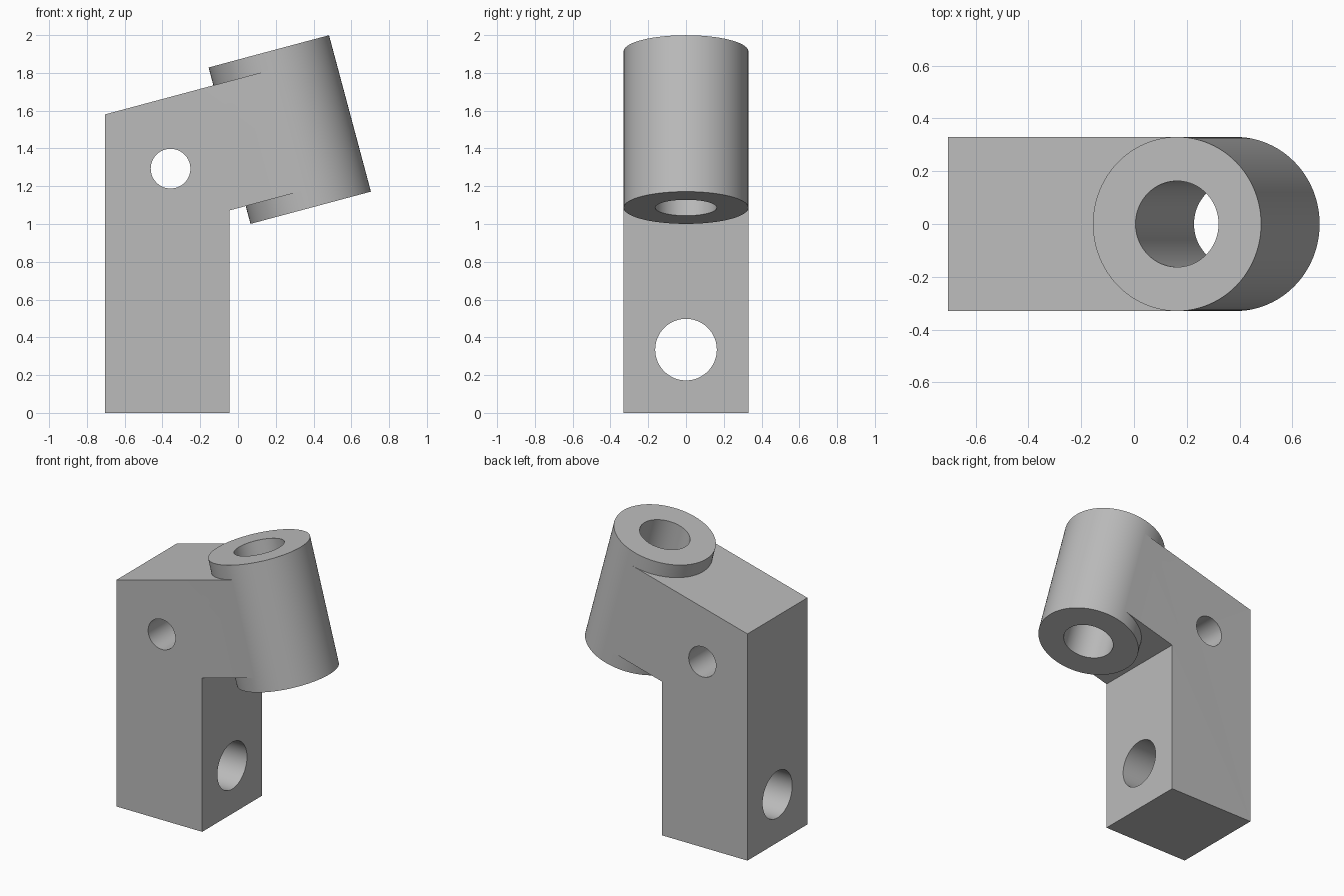
import bpy, bmesh
from math import radians, pi
from mathutils import Matrix, Vector

default = bpy.data.objects.get("Cube")
if default:
    bpy.data.objects.remove(default, do_unlink=True)

HALF = 0.33                      # half thickness of the post and tube radius
TILT = radians(15)
TUBE_CENTRE = Vector((0.274, 0, 1.5))
TUBE_LENGTH = 0.857
SEGMENTS = 96

grey = bpy.data.materials.new("plain grey")
grey.use_nodes = True
colour = (0.5, 0.5, 0.5, 1)
grey.diffuse_color = colour
grey.node_tree.nodes["Principled BSDF"].inputs["Base Color"].default_value = colour


def make_object(name, bm):
    bmesh.ops.recalc_face_normals(bm, faces=bm.faces)
    mesh = bpy.data.meshes.new(name)
    bm.to_mesh(mesh)
    bm.free()
    mesh.materials.append(grey)
    obj = bpy.data.objects.new(name, mesh)
    bpy.context.collection.objects.link(obj)
    return obj


def cylinder(name, radius, length, centre, tilt):
    bm = bmesh.new()
    bmesh.ops.create_cone(bm, cap_ends=True, segments=SEGMENTS, radius1=radius,
                          radius2=radius, depth=length,
                          matrix=Matrix.Translation(centre) @ tilt)
    return make_object(name, bm)


def combine(target, other, operation):
    mod = target.modifiers.new(other.name, 'BOOLEAN')
    mod.operation = operation
    mod.solver = 'EXACT'
    mod.object = other
    other.hide_render = True
    bpy.context.view_layer.objects.active = target
    bpy.ops.object.modifier_apply(modifier=mod.name)
    bpy.data.objects.remove(other, do_unlink=True)


# Post with the sloping arm, which runs up to the tube's axis
tilt = Matrix.Rotation(-TILT, 4, 'Y')
along = tilt @ Vector((1, 0, 0))
corner_low = Vector((-0.045, 0, 1.072))
corner_high = Vector((-0.705, 0, 1.58))


def reach_axis(point):
    return point + along * (TUBE_CENTRE - point).dot(along)


profile = [Vector((-0.705, 0, 0)), Vector((-0.045, 0, 0)), corner_low,
           reach_axis(corner_low), reach_axis(corner_high), corner_high]
bm = bmesh.new()
front = bm.faces.new([bm.verts.new((p.x, -HALF, p.z)) for p in profile])
back = bmesh.ops.extrude_face_region(bm, geom=[front])["geom"]
bmesh.ops.translate(bm, vec=(0, 2 * HALF, 0),
                    verts=[v for v in back if isinstance(v, bmesh.types.BMVert)])
bracket = make_object("angled_bracket", bm)

# Tilted tube, then the three through holes
combine(bracket, cylinder("tube", HALF, TUBE_LENGTH, TUBE_CENTRE, tilt), 'UNION')
combine(bracket, cylinder("tube_bore", 0.163, 2, TUBE_CENTRE, tilt), 'DIFFERENCE')
combine(bracket, cylinder("side_hole", 0.105, 2, (-0.357, 0, 1.293),
                          Matrix.Rotation(pi / 2, 4, 'X')), 'DIFFERENCE')
combine(bracket, cylinder("base_hole", 0.163, 0.9, (-0.375, 0, 0.335),
                          Matrix.Rotation(pi / 2, 4, 'Y')), 'DIFFERENCE')

bpy.ops.object.select_all(action='DESELECT')
bracket.select_set(True)
bpy.context.view_layer.objects.active = bracket
bpy.ops.object.shade_smooth_by_angle(angle=radians(30))
